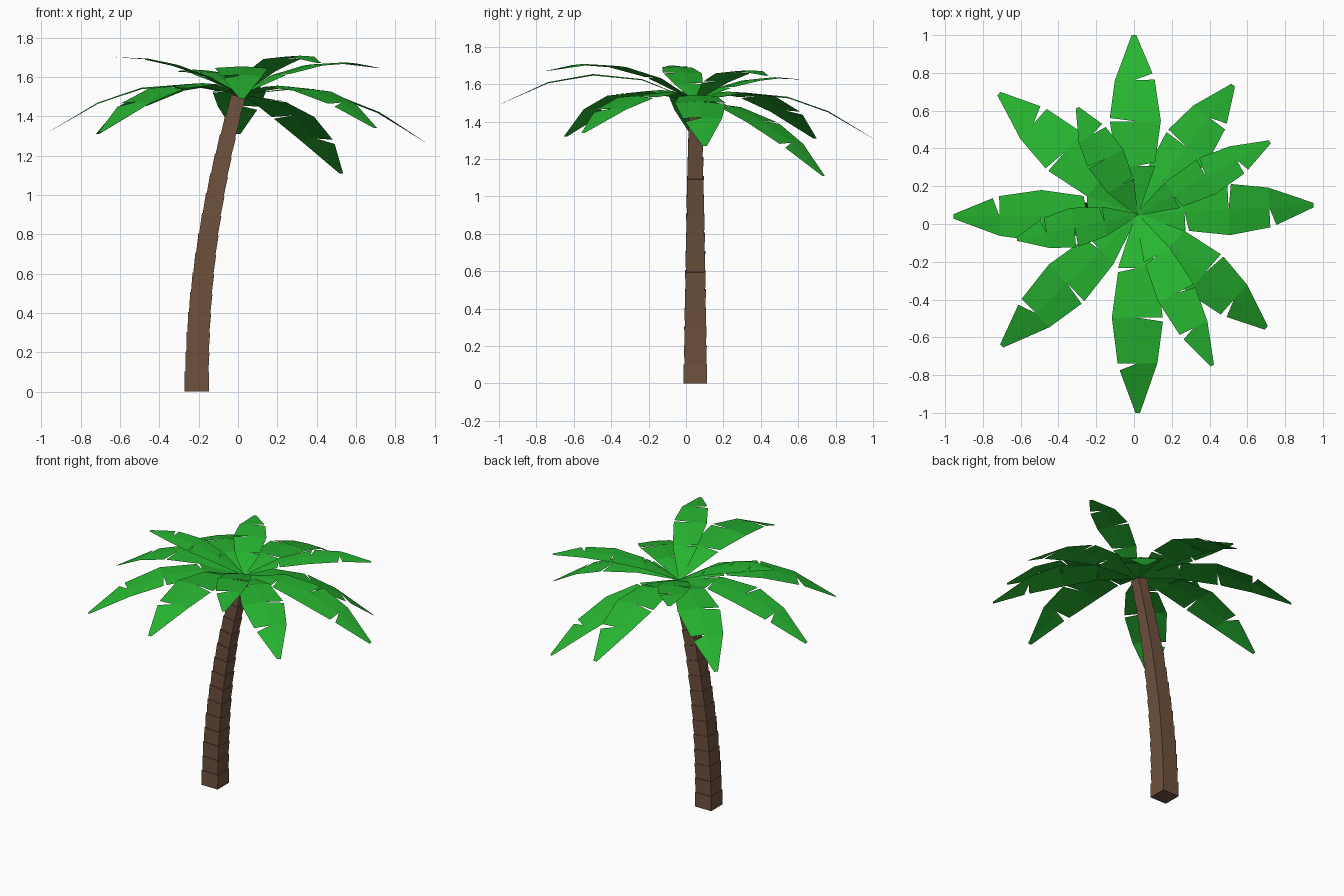
import bpy, bmesh
from mathutils import Vector

if "Cube" in bpy.data.objects:
    bpy.data.objects.remove(bpy.data.objects["Cube"])


def material(name, rgb):
    m = bpy.data.materials.new(name)
    m.diffuse_color = (*rgb, 1)
    m.use_nodes = True
    m.node_tree.nodes["Principled BSDF"].inputs["Base Color"].default_value = m.diffuse_color
    return m


def make_object(name, bm, mat):
    me = bpy.data.meshes.new(name)
    bm.to_mesh(me)
    bm.free()
    me.materials.append(mat)
    ob = bpy.data.objects.new(name, me)
    bpy.context.collection.objects.link(ob)
    return ob


brown = material("bark", (0.16, 0.085, 0.05))
green = material("leaf", (0.02, 0.46, 0.03))

# Curved square trunk: stacked segments, each slightly stepped in from the one below
SEGMENTS = 15
TOP = 1.5
BEND = 0.094

bm = bmesh.new()
rings = []
for i in range(SEGMENTS):
    for k in (0, 1):
        t = (i + k) / SEGMENTS
        z = TOP * t
        half = 0.063 - 0.027 * t ** 1.3 - (0.004 if k == 0 and i else 0)
        x = -0.21 + BEND * z * z
        slope = 2 * BEND * z
        rings.append([bm.verts.new((x + sx * half, 0.05 + sy * half, z - slope * sx * half))
                      for sx, sy in ((-1, -1), (1, -1), (1, 1), (-1, 1))])
for a, b in zip(rings, rings[1:]):
    for j in range(4):
        bm.faces.new((a[j], a[(j + 1) % 4], b[(j + 1) % 4], b[j]))
bm.faces.new(rings[0][::-1])
# trunk closes to a point under the crown
tip = bm.verts.new((0.012, 0.05, 1.505))
for j in range(4):
    bm.faces.new((rings[-1][j], rings[-1][(j + 1) % 4], tip))
make_object("trunk", bm, brown)

# Fronds: arching flat leaves with slits, given by tip position and half width
START = Vector((0.015, 0.05, 1.51))
STATIONS = [0, 0.27, 0.52, 0.75, 1]
WIDTHS = [0.06, 0.75, 1, 0.78, 0.09]


def frond(name, tip, width, arch):
    out = Vector(tip) - START
    side = Vector((out.y, -out.x, 0)).normalized()
    bend = arch * out.xy.length ** 2

    def point(t, w):
        p = START + Vector((out.x * t, out.y * t, (out.z + bend) * t - bend * t * t))
        p += side * w
        p.z -= abs(w) * 0.06
        return p

    bm = bmesh.new()
    mids = [bm.verts.new(point(t, 0)) for t in STATIONS]
    for s in (1, -1):
        last = None
        for i in range(4):
            slit = i in ((1, 3) if s > 0 else (2,))
            if last is None or slit:
                gap = (0.02 if i < 3 else 0.035) if slit else 0
                shrink = 0.9 if i == 3 else 1
                last = bm.verts.new(point(STATIONS[i] + gap, s * width * WIDTHS[i] * shrink))
            nxt = bm.verts.new(point(STATIONS[i + 1], s * width * WIDTHS[i + 1]))
            loop = [mids[i], last, nxt, mids[i + 1]]
            bm.faces.new(loop if s > 0 else loop[::-1])
            last = nxt
    bmesh.ops.recalc_face_normals(bm, faces=bm.faces)
    if sum(f.normal.z for f in bm.faces) < 0:
        bmesh.ops.reverse_faces(bm, faces=bm.faces)
    make_object(name, bm, green)


LOWER = [(0.0, 1.0, 1.31), (0.525, 0.735, 1.11), (0.95, 0.1, 1.27), (0.7, -0.55, 1.34),
         (0.02, -1.0, 1.49), (-0.7, -0.645, 1.32), (-0.955, 0.04, 1.325), (-0.715, 0.69, 1.31)]
UPPER = [(0.72, 0.435, 1.645), (0.415, -0.75, 1.67), (-0.62, -0.08, 1.7), (-0.3, 0.615, 1.625)]
for i, tip in enumerate(LOWER):
    frond(f"lower_frond_{i + 1}", tip, 0.135, 0.56)
for i, tip in enumerate(UPPER):
    frond(f"upper_frond_{i + 1}", tip, 0.105, 0.52)
